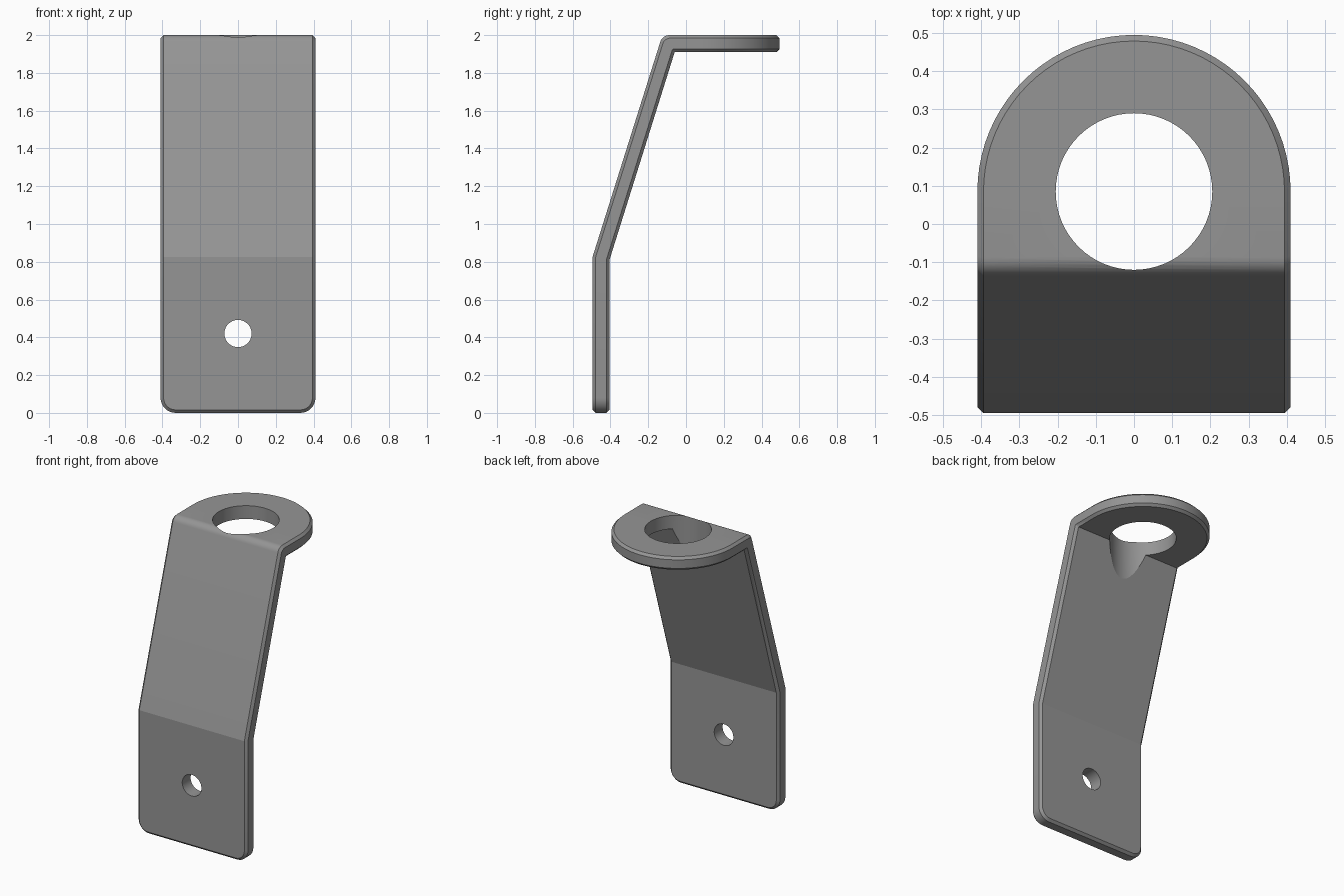
import bpy, bmesh, math
from mathutils import Vector

if "Cube" in bpy.data.objects:
    bpy.data.objects.remove(bpy.data.objects["Cube"])

W, C, T = 0.41, 0.016, 0.09        # half width, chamfer, plate thickness
steel = bpy.data.materials.new("steel grey")
steel.diffuse_color = (0.3, 0.3, 0.3, 1)
steel.use_nodes = True
steel.node_tree.nodes["Principled BSDF"].inputs["Base Color"].default_value = steel.diffuse_color

# Stations along the strap: each gives (outer, outer inset, inner, inner inset)
# as points (half width, y, z)
stations = []

def station(w, outer, inner, wi=None, outer_i=None, inner_i=None):
    wi = W - C if wi is None else wi
    outer_i, inner_i = outer_i or outer, inner_i or inner
    stations.append((Vector((w, *outer)), Vector((wi, *outer_i)),
                     Vector((w, *inner)), Vector((wi, *inner_i))))

# Rounded bottom corners
r = 0.08
for i in range(9):
    a = math.radians(-90 + 90 * i / 8)
    z, zi = r + r * math.sin(a), r + (r - C) * math.sin(a)
    station(W - r + r * math.cos(a), (-0.495, z), (-0.405, z),
            W - r + (r - C) * math.cos(a), (-0.495, zi), (-0.405, zi))

# Lower bend
station(W, (-0.495, 0.825), (-0.405, 0.81))

# Upper bend, softly rounded outside and sharp inside
slant, rb = math.atan2(1.175, 0.37), 0.05
yc = -0.125 + rb * math.tan(slant / 2)
for i in range(7):
    a = slant * (1 - i / 6)
    station(W, (yc - rb * math.sin(a), 2 - rb + rb * math.cos(a)), (-0.06, 1.91))

# Round end of the top plate
for i in range(21):
    a = math.radians(90 * i / 20)
    y, yi = 0.085 + W * math.sin(a), 0.085 + (W - C) * math.sin(a)
    station(W * math.cos(a), (y, 2), (y, 2 - T),
            (W - C) * math.cos(a), (yi, 2), (yi, 2 - T))

# Strap body: four outline layers, bridged on the rim and filled across
bm = bmesh.new()
t = C / T
layers = []
for k in range(4):
    right, left = [], []
    for o, oi, n, ni in stations:
        p = (oi, o.lerp(n, t), o.lerp(n, 1 - t), ni)[k]
        right.append(bm.verts.new(p))
        left.append(bm.verts.new((-p.x, p.y, p.z)))
    layers.append(right + left[::-1])
m = len(layers[0])
for la, lb in zip(layers, layers[1:]):
    for i in range(m):
        j = (i + 1) % m
        bm.faces.new((la[i], la[j], lb[j], lb[i]))
for lay in (layers[0], layers[3]):
    for i in range(m // 2 - 1):
        bm.faces.new((lay[i], lay[i + 1], lay[m - 2 - i], lay[m - 1 - i]))
bmesh.ops.remove_doubles(bm, verts=bm.verts, dist=1e-5)
bmesh.ops.dissolve_degenerate(bm, dist=1e-5, edges=bm.edges)
bmesh.ops.recalc_face_normals(bm, faces=bm.faces)
mesh = bpy.data.meshes.new("bracket")
bm.to_mesh(mesh)
bm.free()
mesh.materials.append(steel)
bracket = bpy.data.objects.new("bracket", mesh)
bpy.context.collection.objects.link(bracket)

def drill(radius, depth, loc, rot=(0, 0, 0)):
    bpy.ops.mesh.primitive_cylinder_add(vertices=64, radius=radius, depth=depth,
                                        location=loc, rotation=rot)
    cutter = bpy.context.object
    cutter.hide_render = True
    cutter.data.materials.append(steel)
    bpy.ops.object.select_all(action='DESELECT')
    bracket.select_set(True)
    bpy.context.view_layer.objects.active = bracket
    mod = bracket.modifiers.new("hole", 'BOOLEAN')
    mod.operation, mod.solver, mod.object = 'DIFFERENCE', 'EXACT', cutter
    bpy.ops.object.modifier_apply(modifier=mod.name)
    bpy.data.objects.remove(cutter)

# Large ring hole (also scoops the inside of the slanted leg) and screw hole
drill(0.205, 0.8, (0, 0.085, 1.9))
drill(0.072, 0.4, (0, -0.45, 0.42), (math.pi / 2, 0, 0))

bpy.ops.object.shade_smooth_by_angle(angle=math.radians(15))
